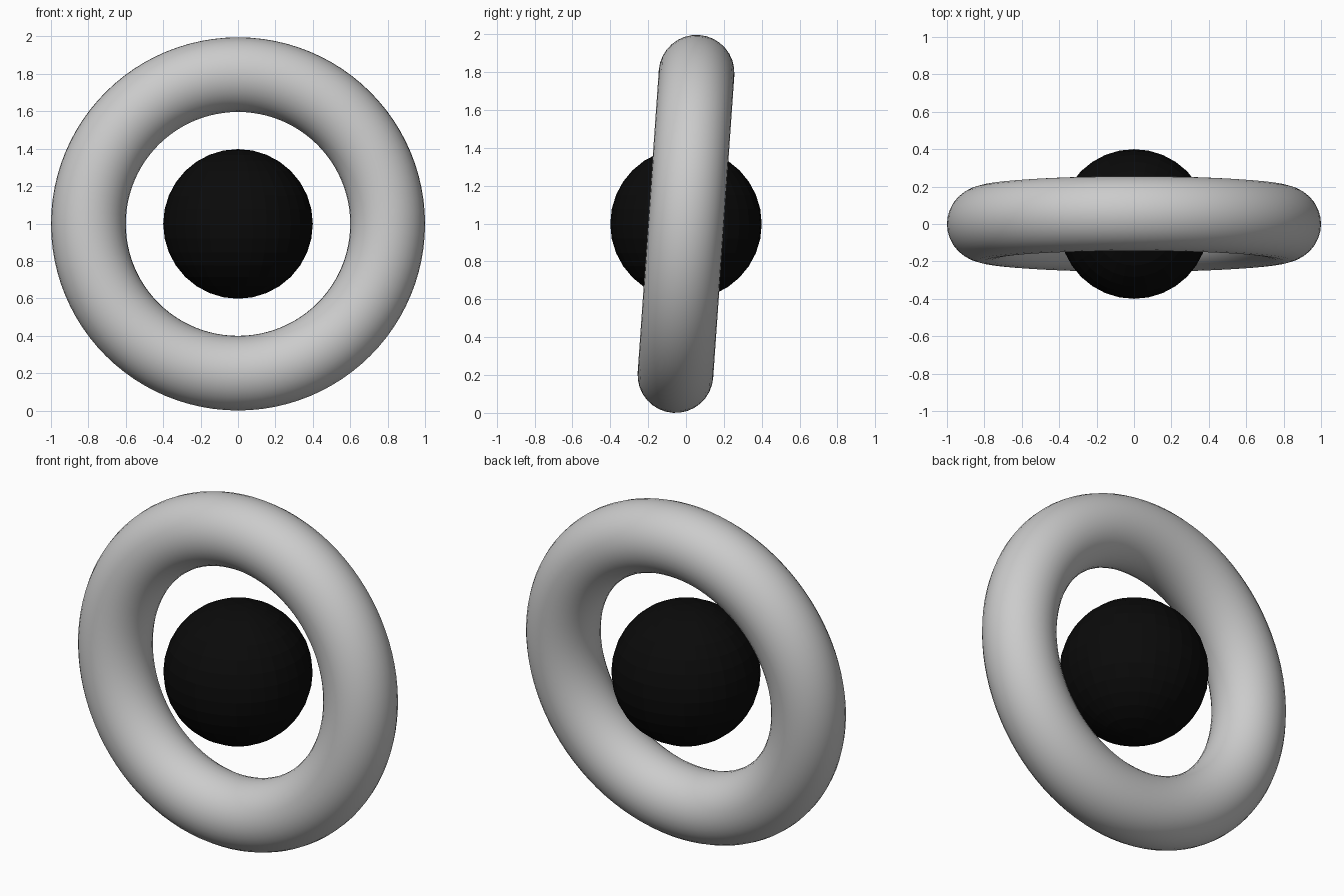
import bpy, math

if "Cube" in bpy.data.objects:
    bpy.data.objects.remove(bpy.data.objects["Cube"])

CENTRE = (0, 0, 0.998)

# Outer ring, leaning slightly back
bpy.ops.mesh.primitive_torus_add(major_radius=0.8, minor_radius=0.2,
                                 major_segments=96, minor_segments=32,
                                 location=CENTRE, rotation=(math.radians(86), 0, 0))
ring = bpy.context.object
ring.name = "ring"
bpy.ops.object.shade_smooth()

# Black ball floating in the middle
bpy.ops.mesh.primitive_uv_sphere_add(radius=0.4, segments=32, ring_count=16, location=CENTRE)
ball = bpy.context.object
ball.name = "centre_ball"
black = bpy.data.materials.new("black")
black.diffuse_color = (0.003, 0.003, 0.003, 1)
black.use_nodes = True
black.node_tree.nodes["Principled BSDF"].inputs["Base Color"].default_value = black.diffuse_color
ball.data.materials.append(black)
